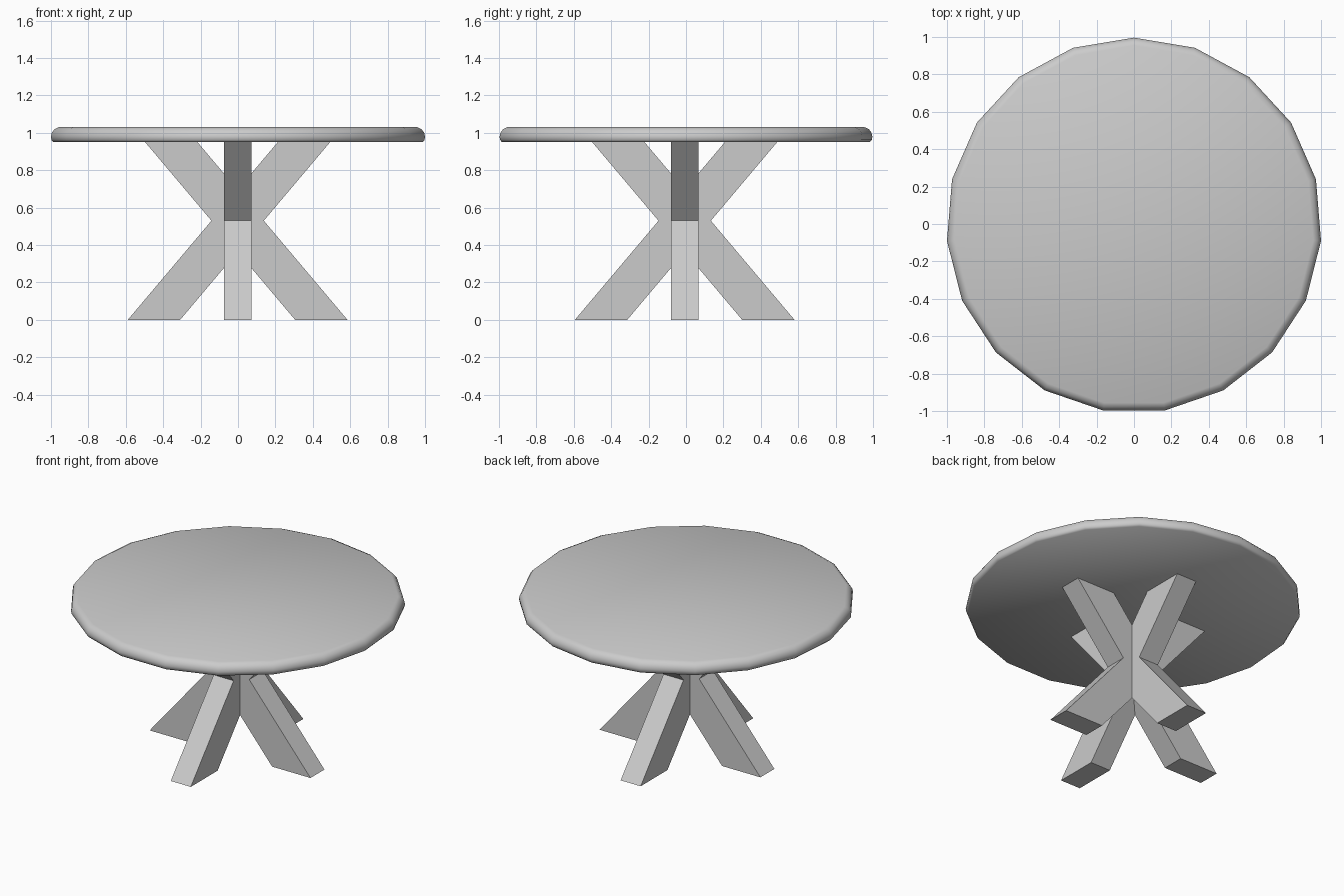
import bpy, bmesh, math

if "Cube" in bpy.data.objects:
    bpy.data.objects.remove(bpy.data.objects["Cube"])

CENTRE_Y = -0.007


def make_object(name, bm, smooth):
    bmesh.ops.recalc_face_normals(bm, faces=bm.faces)
    for f in bm.faces:
        f.smooth = smooth
    mesh = bpy.data.meshes.new(name)
    bm.to_mesh(mesh)
    bm.free()
    obj = bpy.data.objects.new(name, mesh)
    bpy.context.collection.objects.link(obj)
    obj.location.y = CENTRE_Y
    return obj


# Round top: 19-sided disc with a softened rim, one corner pointing to +y
SIDES = 19
rim = [(0.990, 0.95), (1.001, 0.962), (1.0034, 0.98),
       (0.999, 1.0), (0.985, 1.019), (0.962, 1.03)]
bm = bmesh.new()
rings = []
for r, z in rim:
    angles = [math.pi / 2 + 2 * math.pi * i / SIDES for i in range(SIDES)]
    rings.append([bm.verts.new((r * math.cos(a), r * math.sin(a), z)) for a in angles])
for low, high in zip(rings, rings[1:]):
    for i in range(SIDES):
        j = (i + 1) % SIDES
        bm.faces.new((low[i], low[j], high[j], high[i]))
bm.faces.new(rings[0][::-1])
bm.faces.new(rings[-1])
make_object("table_top", bm, True)

# Crossed legs: an X-shaped profile extruded, used twice at right angles
WAIST_Z, SLOPE, HALF, TOP, DEPTH = 0.53, 0.844, 0.14, 0.955, 0.073
low, high = WAIST_Z * SLOPE, (TOP - WAIST_Z) * SLOPE
notch = HALF / SLOPE
profile = [(low + HALF, 0), (HALF, WAIST_Z), (high + HALF, TOP), (high - HALF, TOP),
           (0, WAIST_Z + notch), (HALF - high, TOP), (-high - HALF, TOP),
           (-HALF, WAIST_Z), (-low - HALF, 0), (HALF - low, 0),
           (0, WAIST_Z - notch), (low - HALF, 0)]


def cross_leg(name, turn):
    bm = bmesh.new()
    face = bm.faces.new([bm.verts.new((x, -DEPTH, z)) for x, z in profile])
    out = bmesh.ops.extrude_face_region(bm, geom=[face])
    moved = [v for v in out["geom"] if isinstance(v, bmesh.types.BMVert)]
    bmesh.ops.translate(bm, verts=moved, vec=(0, 2 * DEPTH, 0))
    obj = make_object(name, bm, False)
    obj.location.x = -0.002
    obj.rotation_euler.z = turn


cross_leg("cross_leg_side_to_side", 0)
cross_leg("cross_leg_front_to_back", math.pi / 2)
